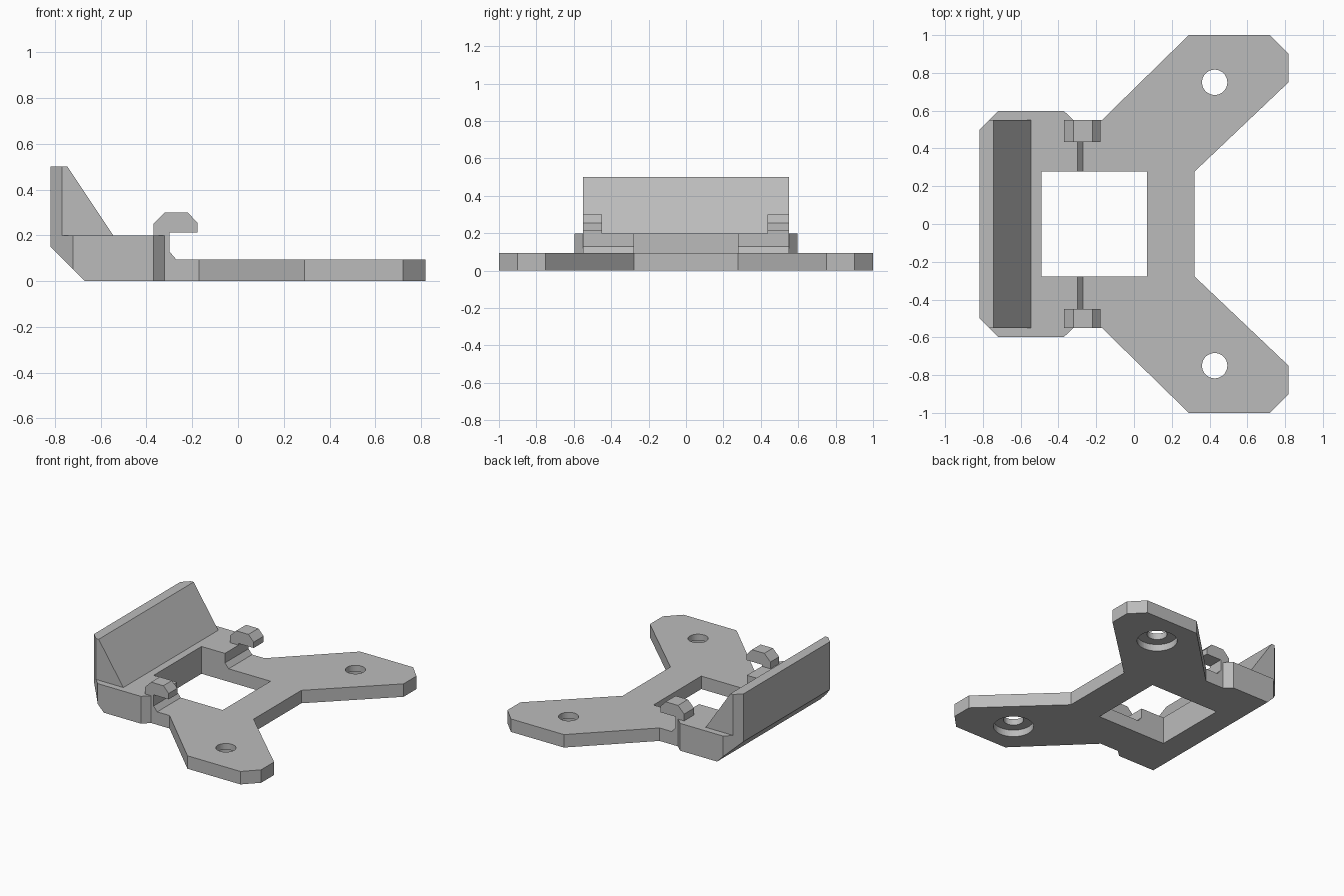
import bpy, bmesh
from mathutils import Vector

cube = bpy.data.objects.get("Cube")
if cube:
    bpy.data.objects.remove(cube, do_unlink=True)

grey = bpy.data.materials.new("plain grey")
grey.use_nodes = True
colour = (0.5, 0.5, 0.5, 1)
grey.diffuse_color = colour
grey.node_tree.nodes["Principled BSDF"].inputs["Base Color"].default_value = colour


def prism(name, points, start, end, axis="z"):
    """Extrude a flat outline: x,y along z, or x,z along y."""
    bm = bmesh.new()
    place = (lambda a, b: (a, b, start)) if axis == "z" else (lambda a, b: (a, start, b))
    face = bm.faces.new([bm.verts.new(place(*p)) for p in points])
    shift = Vector((0, 0, end - start)) if axis == "z" else Vector((0, end - start, 0))
    moved = bmesh.ops.extrude_face_region(bm, geom=[face], use_keep_orig=True)["geom"]
    bmesh.ops.translate(bm, vec=shift,
                        verts=[v for v in moved if isinstance(v, bmesh.types.BMVert)])
    bmesh.ops.recalc_face_normals(bm, faces=bm.faces)
    mesh = bpy.data.meshes.new(name)
    bm.to_mesh(mesh)
    bm.free()
    mesh.materials.append(grey)
    obj = bpy.data.objects.new(name, mesh)
    bpy.context.collection.objects.link(obj)
    return obj


def mirrored(half):
    """Close a half outline by reflecting it across y = 0."""
    return half + [(x, -y) for x, y in reversed(half)]


def combine(obj, tool, operation):
    mod = obj.modifiers.new(operation.lower(), "BOOLEAN")
    mod.operation, mod.solver, mod.object = operation, "EXACT", tool
    bpy.context.view_layer.objects.active = obj
    bpy.ops.object.modifier_apply(modifier=mod.name)
    bpy.data.objects.remove(tool, do_unlink=True)


THICK = 0.095
WINDOW = 0.277

# Flat plate with two splayed arms, open towards the window
plate = prism("base_plate", mirrored([
    (0.07, WINDOW), (-0.27, WINDOW), (-0.27, 0.55), (-0.17, 0.55), (0.29, 1),
    (0.72, 1), (0.818, 0.9), (0.818, 0.75), (0.32, WINDOW)]), 0, THICK)

# Screw holes, counterbored from underneath
for side in (1, -1):
    for radius, top in ((0.067, 0.2), (0.135, 0.05)):
        bpy.ops.mesh.primitive_cylinder_add(
            vertices=48, radius=radius, depth=0.2, location=(0.427, side * 0.75, top - 0.1))
        cutter = bpy.context.object
        cutter.hide_render = True
        combine(plate, cutter, "DIFFERENCE")

# Raised block: chamfered outline crossed with its stepped side profile
block = prism("step_block", [
    (-0.67, 0), (-0.818, 0.15), (-0.818, 0.2), (-0.30, 0.2), (-0.30, 0.13),
    (-0.27, THICK), (-0.27, 0)], -0.7, 0.7, "y")
outline = prism("block_outline", mirrored([
    (-0.49, WINDOW), (-0.2, WINDOW), (-0.2, 0.55), (-0.32, 0.55), (-0.37, 0.597),
    (-0.72, 0.597), (-0.818, 0.5)]), -0.1, 0.4)
combine(block, outline, "INTERSECT")

# Upright wall with a sloped inner face
wall = prism("sloped_wall", [
    (-0.818, 0.2), (-0.818, 0.5), (-0.745, 0.5), (-0.545, 0.2)], -0.7, 0.7, "y")
outline = prism("wall_outline", mirrored([
    (-0.4, 0.55), (-0.768, 0.55), (-0.818, 0.5)]), 0, 0.7)
combine(wall, outline, "INTERSECT")

# Clip hooks on the block's front corners
hook = [(-0.37, 0.2), (-0.37, 0.25), (-0.32, 0.3), (-0.22, 0.3), (-0.177, 0.255),
        (-0.177, 0.212), (-0.30, 0.212), (-0.30, 0.2)]
prism("left_hook", hook, 0.435, 0.55, "y")
prism("right_hook", hook, -0.55, -0.45, "y")
